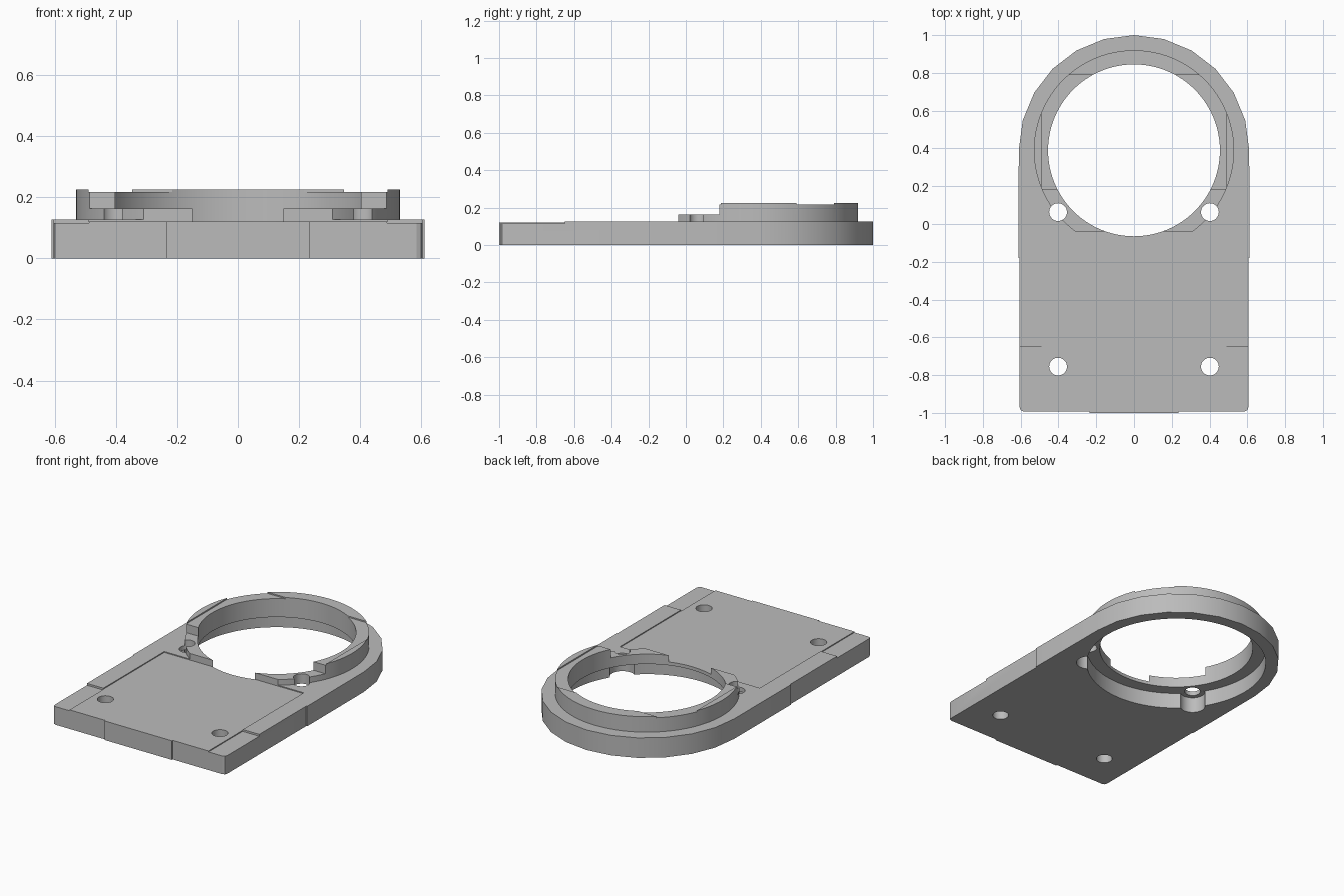
import bpy, bmesh
from math import sin, cos, radians

if "Cube" in bpy.data.objects:
    bpy.data.objects.remove(bpy.data.objects["Cube"], do_unlink=True)

grey = bpy.data.materials.new("plain grey")
grey.use_nodes = True
colour = (0.5, 0.5, 0.5, 1)
grey.diffuse_color = colour
grey.node_tree.nodes["Principled BSDF"].inputs["Base Color"].default_value = colour

RING_Y = 0.39      # centre of the round opening
PLATE_TOP = 0.127


def prism(name, outline, low, high):
    """Extrude a closed outline between two heights."""
    bm = bmesh.new()
    face = bm.faces.new([bm.verts.new((x, y, low)) for x, y in outline])
    top = bmesh.ops.extrude_face_region(bm, geom=[face])
    verts = [v for v in top["geom"] if isinstance(v, bmesh.types.BMVert)]
    bmesh.ops.translate(bm, verts=verts, vec=(0, 0, high - low))
    bmesh.ops.recalc_face_normals(bm, faces=bm.faces)
    mesh = bpy.data.meshes.new(name)
    bm.to_mesh(mesh)
    bm.free()
    obj = bpy.data.objects.new(name, mesh)
    bpy.context.collection.objects.link(obj)
    mesh.materials.append(grey)
    return obj


def disc(name, x, y, radius, low, high, sides=96):
    turns = [radians(360 * i / sides) for i in range(sides)]
    return prism(name, [(x + radius * cos(a), y + radius * sin(a)) for a in turns], low, high)


def box(name, x1, x2, y1, y2, low, high):
    return prism(name, [(x1, y1), (x2, y1), (x2, y2), (x1, y2)], low, high)


def cut(obj, cutter):
    """Subtract the cutter from the object, then discard it."""
    cutter.hide_render = True
    mod = obj.modifiers.new("cut", "BOOLEAN")
    mod.operation = "DIFFERENCE"
    mod.solver = "EXACT"
    mod.object = cutter
    bpy.context.view_layer.objects.active = obj
    bpy.ops.object.modifier_apply(modifier=mod.name)
    bpy.data.objects.remove(cutter, do_unlink=True)


# Base plate: front tab, rounded corners, slight side jog and faceted round end
half = [(0.235, -1), (0.235, -0.992), (0.585, -0.992), (0.6, -0.985),
        (0.605, -0.97), (0.605, -0.18), (0.611, -0.18)]
half += [(0.61 * cos(radians(a)), RING_Y + 0.61 * sin(radians(a))) for a in range(0, 90, 15)]
outline = half + [(0, 1)] + [(-x, y) for x, y in reversed(half)]
plate = prism("base_plate", outline, 0, PLATE_TOP)

# Shallow centre panel and lower front corner pads
cut(plate, box("panel_cutter", -0.49, 0.49, -1.2, -0.04, 0.121, 0.3))
for side in (-1, 1):
    x1, x2 = sorted((side * 0.488, side * 0.8))
    cut(plate, box("pad_cutter", x1, x2, -1.2, -0.65, 0.115, 0.3))

# Underside counterbore and round opening
cut(plate, disc("counterbore_cutter", 0, RING_Y, 0.532, -0.1, 0.1))
cut(plate, disc("opening_cutter", 0, RING_Y, 0.455, -0.2, 0.4))

# Collar around the opening, lowered and clipped at the front
collar = disc("raised_collar", 0, RING_Y, 0.53, 0.118, 0.225)
cut(collar, disc("opening_cutter", 0, RING_Y, 0.455, -0.2, 0.4))
cut(collar, box("front_cutter", -1, 1, -1, -0.04, 0, 0.5))
cut(collar, box("low_step_cutter", -1, 1, -1, 0.18, 0.163, 0.5))
cut(collar, box("top_recess_cutter", -0.49, 0.49, -1, 0.79, 0.217, 0.5))

# Screw holes, with pockets beneath the rear pair
for x in (-0.402, 0.402):
    cut(plate, disc("pocket_cutter", x, 0.063, 0.075, -0.15, 0.0995, 32))
    for y in (0.063, -0.755):
        cut(plate, disc("hole_cutter", x, y, 0.047, -0.2, 0.4, 32))
    cut(collar, disc("hole_cutter", x, 0.063, 0.047, -0.2, 0.4, 32))

# Smooth the curved walls and keep the edges crisp
bpy.ops.object.select_all(action="DESELECT")
for obj in (plate, collar):
    obj.select_set(True)
bpy.context.view_layer.objects.active = plate
bpy.ops.object.shade_smooth_by_angle(angle=radians(25))
